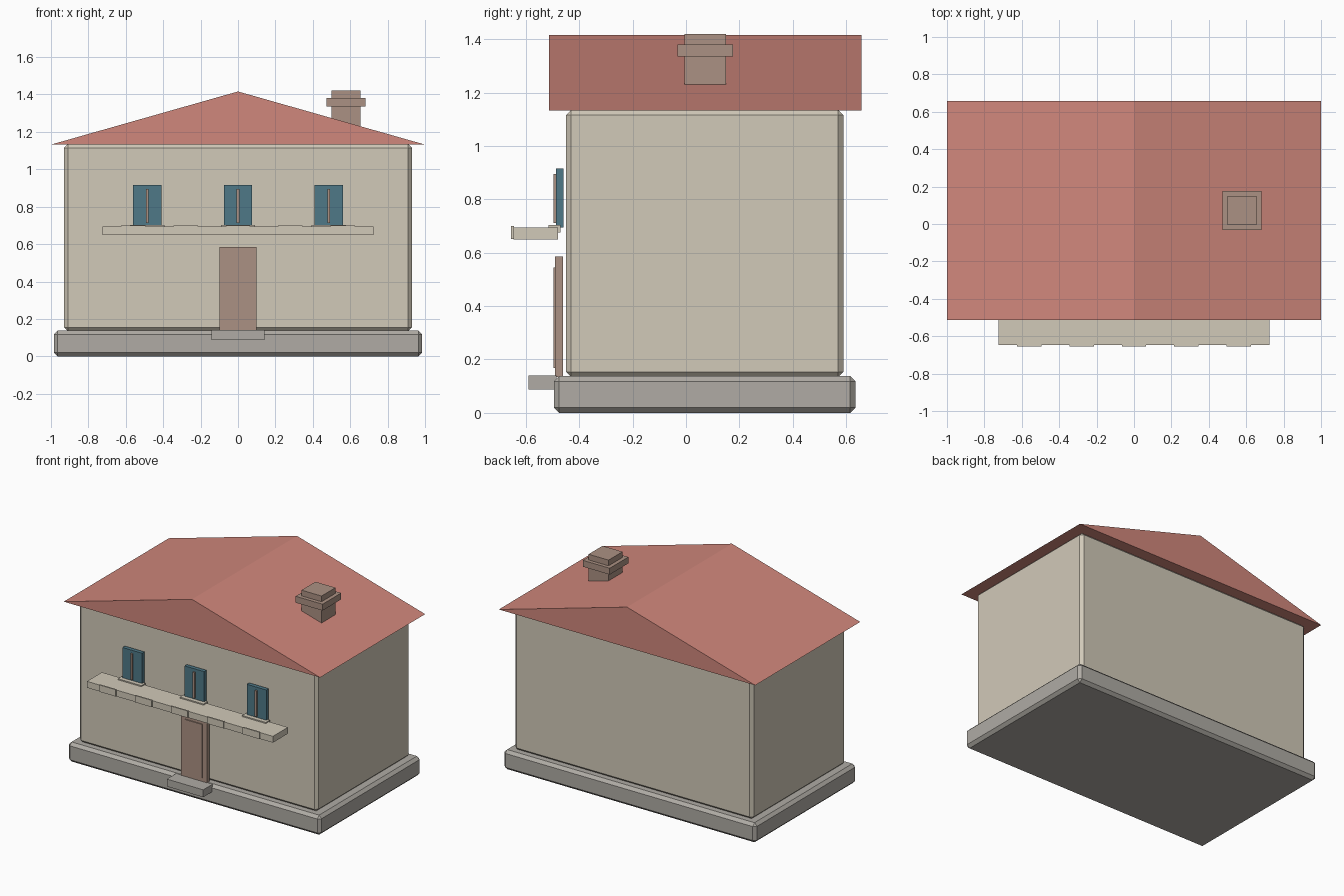
import bpy
import bmesh

cube = bpy.data.objects.get("Cube")
if cube:
    bpy.data.objects.remove(cube, do_unlink=True)


def material(name, rgb):
    """Flat material from 8-bit display values."""
    color = [(c / 255) ** 2.2 for c in rgb] + [1.0]
    mat = bpy.data.materials.new(name)
    mat.use_nodes = True
    mat.diffuse_color = color
    bsdf = mat.node_tree.nodes["Principled BSDF"]
    bsdf.inputs["Base Color"].default_value = color
    bsdf.inputs["Roughness"].default_value = 0.9
    return mat


plaster = material("cream plaster", (208, 200, 183))
stone = material("grey stone", (174, 170, 163))
tile = material("red roof", (207, 134, 123))
wood = material("brown wood", (170, 144, 130))
blue = material("blue shutter", (80, 120, 134))


def add_object(name, bm, mat):
    bmesh.ops.recalc_face_normals(bm, faces=bm.faces)
    mesh = bpy.data.meshes.new(name)
    bm.to_mesh(mesh)
    bm.free()
    mesh.materials.append(mat)
    obj = bpy.data.objects.new(name, mesh)
    bpy.context.collection.objects.link(obj)
    return obj


def box(name, xs, ys, zs, mat, chamfer=0):
    """Box spanning three (min, max) ranges, with optional chamfered edges."""
    bm = bmesh.new()
    bmesh.ops.create_cube(bm, size=1)
    for v in bm.verts:
        v.co = [(lo + hi) / 2 + c * (hi - lo)
                for c, (lo, hi) in zip(v.co, (xs, ys, zs))]
    if chamfer:
        bmesh.ops.bevel(bm, geom=bm.edges[:], offset=chamfer, segments=1,
                        affect='EDGES', profile=0.5)
    return add_object(name, bm, mat)


def centred(x, half):
    return (x - half, x + half)


# Plinth and house body
box("plinth", centred(0, 0.985), (-0.495, 0.635), (0, 0.138), stone, 0.02)
box("house_body", centred(0, 0.93), (-0.45, 0.59), (0.134, 1.135), plaster, 0.02)

# Gable roof: a triangular profile pushed from front to back
bm = bmesh.new()
gable = bm.faces.new([bm.verts.new(p) for p in
                      ((-1, -0.513, 1.132), (1, -0.513, 1.132), (0, -0.513, 1.416))])
extruded = bmesh.ops.extrude_face_region(bm, geom=[gable])["geom"]
back = [g for g in extruded if isinstance(g, bmesh.types.BMVert)]
bmesh.ops.translate(bm, verts=back, vec=(0, 1.17, 0))
# The starting face is kept by the extrusion and closes the front
add_object("roof", bm, tile)

# Chimney
box("chimney", centred(0.577, 0.078), (-0.005, 0.15), (1.2, 1.42), wood)
box("chimney_collar", centred(0.577, 0.105), (-0.032, 0.176), (1.335, 1.38), wood)

# Door and step
box("door", centred(0, 0.10), (-0.49, -0.46), (0.135, 0.585), wood)
box("door_panel", centred(0, 0.068), (-0.497, -0.488), (0.168, 0.545), wood)
box("door_step", centred(0, 0.142), (-0.59, -0.485), (0.088, 0.14), stone)

# Balcony slab with edge blocks
box("balcony", centred(0, 0.725), (-0.647, -0.48), (0.65, 0.695), plaster)
for i in range(-2, 3):
    box(f"balcony_block_{i + 3}", centred(i * 0.28, 0.065),
        (-0.655, -0.645), (0.652, 0.70), plaster)

# Upper windows with centre bars and sills
for i in (-1, 0, 1):
    x = i * 0.485
    box(f"window_{i + 2}", centred(x, 0.076), (-0.486, -0.459), (0.695, 0.916), blue)
    box(f"window_bar_{i + 2}", centred(x, 0.007), (-0.497, -0.485), (0.712, 0.895), wood)
    box(f"window_sill_{i + 2}", centred(x, 0.092), (-0.515, -0.47), (0.675, 0.703), plaster)
